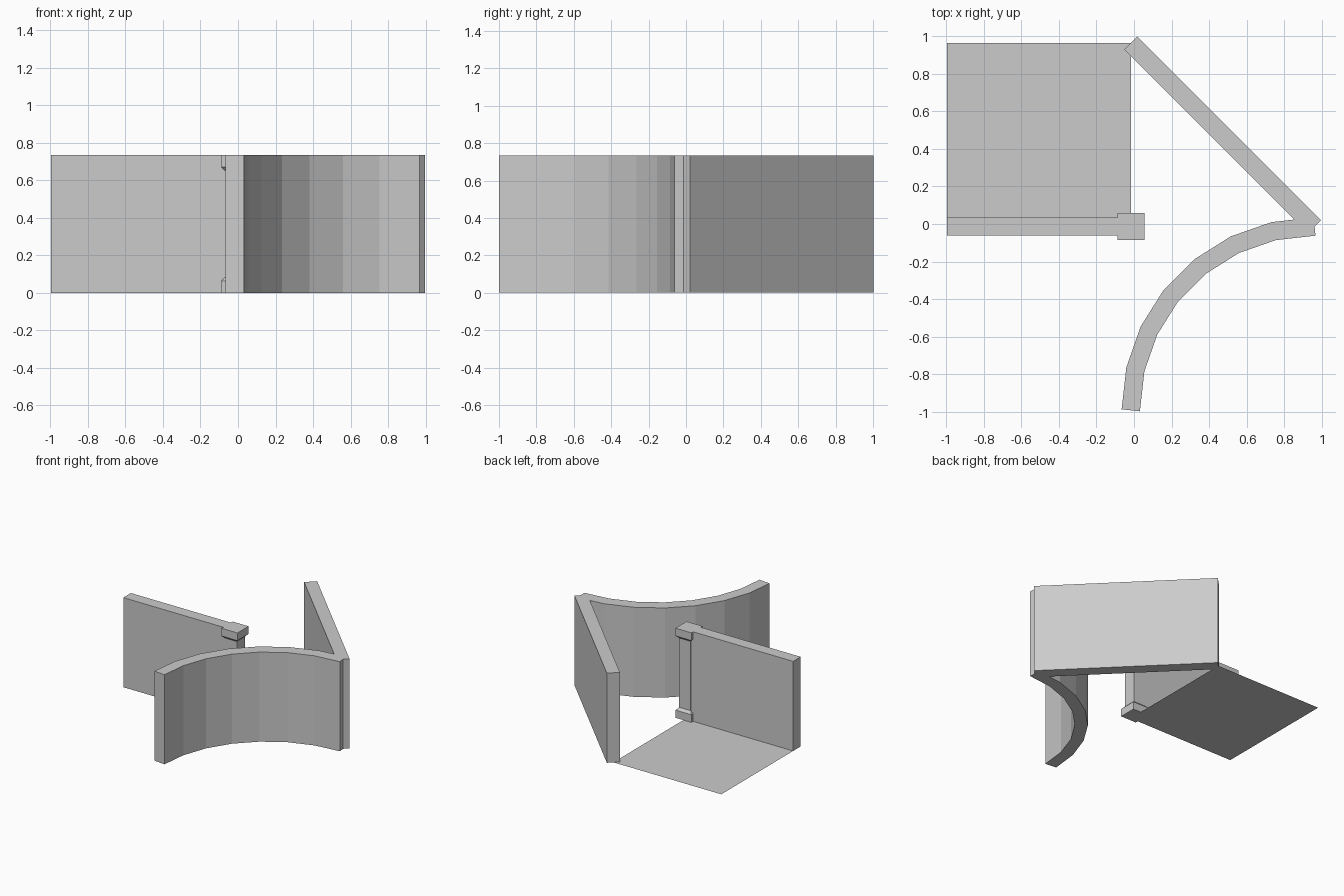
import bpy, math
from mathutils import Vector

if "Cube" in bpy.data.objects:
    bpy.data.objects.remove(bpy.data.objects["Cube"])

U = 0.98                      # tile size
CX, CY = -0.0173, -0.0135     # common corner of the tiles
H = 0.735                     # wall height
T = 0.049                     # half wall thickness


def make(name, verts, faces):
    mesh = bpy.data.meshes.new(name)
    mesh.from_pydata(verts, [], faces)
    mesh.update()
    obj = bpy.data.objects.new(name, mesh)
    bpy.context.collection.objects.link(obj)
    return obj


def skin(name, rings):
    """Join equal-length rings (counter-clockwise, bottom to top) and cap both ends."""
    n = len(rings[0])
    verts = [v for r in rings for v in r]
    faces = [(k * n + i, k * n + (i + 1) % n, (k + 1) * n + (i + 1) % n, (k + 1) * n + i)
             for k in range(len(rings) - 1) for i in range(n)]
    faces.append(tuple(range(n))[::-1])
    faces.append(tuple(range((len(rings) - 1) * n, len(rings) * n)))
    return make(name, verts, faces)


def wall(name, path):
    """Constant-thickness wall with mitred joints along a 2D path."""
    pts = [Vector(p) for p in path]
    dirs = [(b - a).normalized() for a, b in zip(pts, pts[1:])]
    left, right = [], []
    for i, p in enumerate(pts):
        d0, d1 = dirs[max(i - 1, 0)], dirs[min(i, len(dirs) - 1)]
        d = (d0 + d1).normalized()
        off = Vector((-d.y, d.x)) * (T / d.dot(d0))
        left.append(p + off)
        right.append(p - off)
    outline = right + left[::-1]
    return skin(name, [[(p.x, p.y, z) for p in outline] for z in (0, H)])


# Straight, diagonal and curved walls
wall("straight_wall", [(CX - U, CY), (CX, CY)])
wall("diagonal_wall", [(CX, CY + U), (CX + U, CY)])
arc = [math.radians(180 - 90 * i / 7) for i in range(8)]
wall("curved_wall", [(CX + U + U * math.cos(a), CY - U + U * math.sin(a)) for a in arc])

# Square post with flared base and cap
post = [(0, 0.072), (0.063, 0.072), (0.083, 0.052),
        (H - 0.083, 0.052), (H - 0.063, 0.072), (H, 0.072)]
skin("corner_post", [[(CX + sx * r, CY + sy * r, z)
                      for sx, sy in ((-1, -1), (1, -1), (1, 1), (-1, 1))]
                     for z, r in post])

# Flat floor tile
make("floor_tile", [(CX - U, CY, 0), (CX, CY, 0), (CX, CY + U, 0), (CX - U, CY + U, 0)],
     [(0, 1, 2, 3)])
